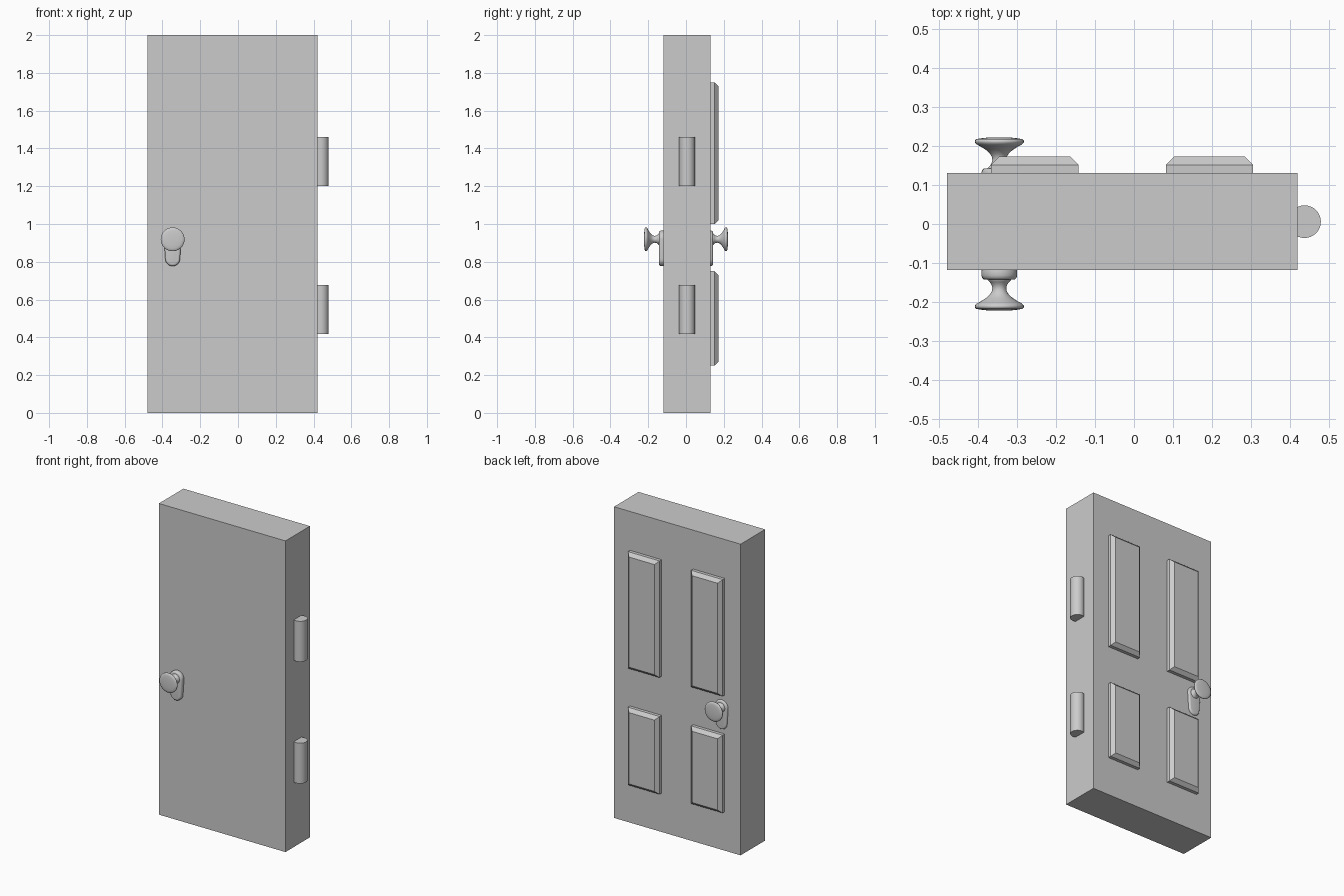
import bpy, bmesh, math

if "Cube" in bpy.data.objects:
    bpy.data.objects.remove(bpy.data.objects["Cube"])


def finish(name, bm, smooth=None):
    bmesh.ops.recalc_face_normals(bm, faces=bm.faces)
    mesh = bpy.data.meshes.new(name)
    bm.to_mesh(mesh)
    bm.free()
    ob = bpy.data.objects.new(name, mesh)
    bpy.context.collection.objects.link(ob)
    if smooth:
        bpy.ops.object.select_all(action='DESELECT')
        ob.select_set(True)
        bpy.context.view_layer.objects.active = ob
        bpy.ops.object.shade_smooth_by_angle(angle=math.radians(smooth))
    return ob


def loft(name, rings, smooth=None):
    """Skin a stack of closed point rings and cap both ends."""
    bm = bmesh.new()
    loops = [[bm.verts.new(p) for p in ring] for ring in rings]
    n = len(loops[0])
    for a, b in zip(loops, loops[1:]):
        for i in range(n):
            bm.faces.new((a[i], a[(i + 1) % n], b[(i + 1) % n], b[i]))
    bm.faces.new(loops[0])
    bm.faces.new(loops[-1])
    return finish(name, bm, smooth)


def rect(x0, x1, z0, z1, y):
    return [(x0, y, z0), (x1, y, z0), (x1, y, z1), (x0, y, z1)]


def mirror_y(ob):
    m = ob.modifiers.new("other_side", 'MIRROR')
    m.use_axis = (False, True, False)


FRONT, BACK = -0.118, 0.131
KX, KZ = -0.346, 0.919

# Door slab
loft("door_slab", [rect(-0.48, 0.42, 0, 2, FRONT), rect(-0.48, 0.42, 0, 2, BACK)])

# Raised panels with chamfered edges on the back face
c = 0.021
for row, z0, z1 in (("lower", 0.25, 0.75), ("upper", 1.0, 1.75)):
    for side, x0, x1 in (("left", -0.367, -0.143), ("right", 0.082, 0.306)):
        loft(f"{row}_{side}_panel", [
            rect(x0, x1, z0, z1, BACK - 0.01),
            rect(x0, x1, z0, z1, 0.152),
            rect(x0 + c, x1 - c, z0 + c, z1 - c, 0.173)])

# Hinge barrels
for name, z0 in (("lower_hinge", 0.417), ("upper_hinge", 1.2)):
    loft(name, [[(0.438 + 0.042 * math.cos(2 * math.pi * i / 32),
                  0.006 + 0.042 * math.sin(2 * math.pi * i / 32), z)
                 for i in range(32)] for z in (z0, z0 + 0.26)], 40)


# Escutcheon plates: egg-shaped outline with a rounded front edge
def egg(inset, y):
    pts = []
    for cz, r, start in ((0.919, 0.046, 0), (0.816, 0.039, math.pi)):
        for i in range(17):
            a = start + math.pi * i / 16
            pts.append((KX + (r - inset) * math.cos(a), y, cz + (r - inset) * math.sin(a)))
    return pts


mirror_y(loft("lock_plate", [egg(i, y) for i, y in (
    (0.002, -0.112), (0, -0.122), (0, -0.132), (0.002, -0.138),
    (0.006, -0.142), (0.012, -0.143))], 50))

# Door knobs: turned profile (radius, y)
knob = [(0.031, -0.138), (0.030, -0.144), (0.025, -0.149), (0.020, -0.156),
        (0.018, -0.164), (0.019, -0.172), (0.024, -0.181), (0.034, -0.190),
        (0.048, -0.199), (0.059, -0.205), (0.063, -0.210), (0.063, -0.214),
        (0.059, -0.218), (0.048, -0.220), (0.030, -0.222)]
mirror_y(loft("door_knob", [[(KX + r * math.cos(2 * math.pi * i / 40), y,
                              KZ + r * math.sin(2 * math.pi * i / 40))
                             for i in range(40)] for r, y in knob], 50))
